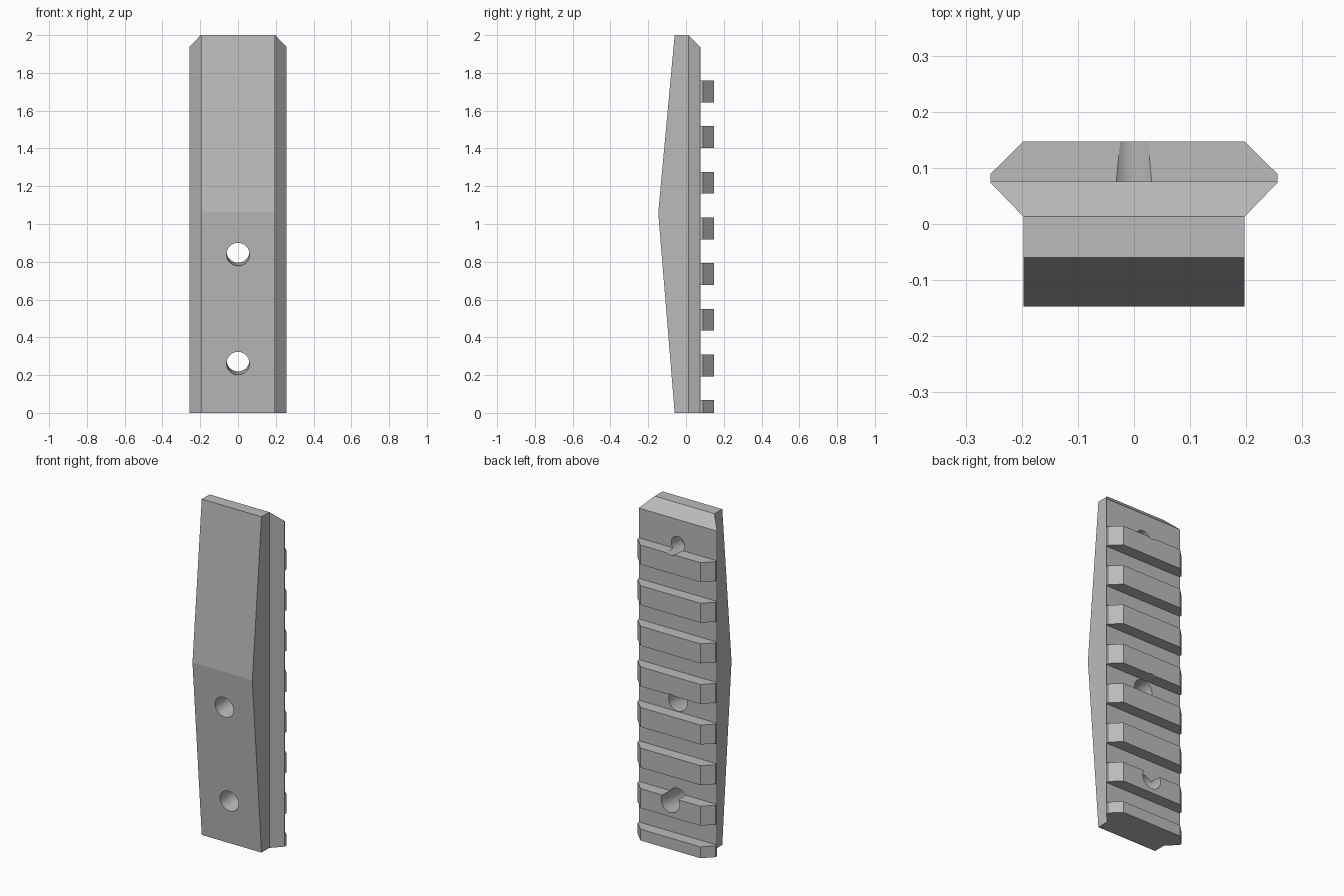
import bpy, bmesh, math
from mathutils import Matrix, Vector

cube = bpy.data.objects.get("Cube")
if cube:
    bpy.data.objects.remove(cube, do_unlink=True)

grey = bpy.data.materials.new("plain grey")
grey.use_nodes = True
colour = (0.5, 0.5, 0.5, 1)
grey.diffuse_color = colour
grey.node_tree.nodes["Principled BSDF"].inputs["Base Color"].default_value = colour

HEIGHT, RIDGE = 2.0, 1.06          # total height, height of the front ridge
FRONT, END, FLOOR, BACK = -0.147, -0.06, 0.076, 0.147
PITCH, TOOTH, TOP_TOOTH = 0.2418, 0.116, 1.702


def make_object(name, bm):
    bmesh.ops.recalc_face_normals(bm, faces=bm.faces)
    mesh = bpy.data.meshes.new(name)
    bm.to_mesh(mesh)
    bm.free()
    mesh.materials.append(grey)
    obj = bpy.data.objects.new(name, mesh)
    bpy.context.collection.objects.link(obj)
    return obj


def slice_off(bm, point, normal):
    """Cut away everything on the normal's side and cap the cut."""
    geom = bm.verts[:] + bm.edges[:] + bm.faces[:]
    cut = bmesh.ops.bisect_plane(bm, geom=geom, plane_co=point, plane_no=normal, clear_outer=True)
    edges = [e for e in cut["geom_cut"] if isinstance(e, bmesh.types.BMEdge)]
    bmesh.ops.contextual_create(bm, geom=edges)


def subtract(target, cutter):
    mod = target.modifiers.new("cut", 'BOOLEAN')
    mod.operation, mod.solver, mod.object = 'DIFFERENCE', 'EXACT', cutter
    cutter.hide_render = True
    bpy.ops.object.modifier_apply(modifier=mod.name)
    bpy.data.objects.remove(cutter, do_unlink=True)


def slot_cutter(z0, z1):
    bm = bmesh.new()
    size = Matrix.Diagonal((1, 0.2, z1 - z0, 1))
    centre = Matrix.Translation((0, FLOOR + 0.1, (z0 + z1) / 2))
    bmesh.ops.create_cube(bm, size=1, matrix=centre @ size)
    return make_object("slot_cutter", bm)


def hole_cutter(start, end, radius):
    start, end = Vector(start), Vector(end)
    axis = end - start
    bm = bmesh.new()
    turn = axis.to_track_quat('Z', 'Y').to_matrix().to_4x4()
    bmesh.ops.create_cone(bm, cap_ends=True, segments=48, radius1=radius, radius2=radius,
                          depth=axis.length, matrix=Matrix.Translation((start + end) / 2) @ turn)
    return make_object("hole_cutter", bm)


# Rail body: dovetail section extruded upward
half = [(0.197, FRONT), (0.197, 0.013), (0.256, 0.074), (0.256, 0.089), (0.197, BACK)]
section = half + [(-x, y) for x, y in reversed(half)]
bm = bmesh.new()
base = bm.faces.new([bm.verts.new((x, y, 0)) for x, y in section])
top = bmesh.ops.extrude_face_region(bm, geom=[base])["geom"]
bmesh.ops.translate(bm, vec=(0, 0, HEIGHT), verts=[v for v in top if isinstance(v, bmesh.types.BMVert)])
bmesh.ops.recalc_face_normals(bm, faces=bm.faces)

# Front tapers from the ridge to both ends; the top is bevelled at the back
rise = END - FRONT
slice_off(bm, (0, FRONT, RIDGE), (0, -RIDGE, -rise))
slice_off(bm, (0, FRONT, RIDGE), (0, RIDGE - HEIGHT, rise))
slice_off(bm, (0, 0.013, HEIGHT), (0, 1, 1))
rail = make_object("slotted_rail", bm)
bpy.context.view_layer.objects.active = rail
rail.select_set(True)

# Slots between the teeth; the space above the top tooth stays open
subtract(rail, slot_cutter(TOP_TOOTH + TOOTH / 2, HEIGHT + 0.2))
for i in range(7):
    centre = TOP_TOOTH - i * PITCH
    subtract(rail, slot_cutter(centre - PITCH + TOOTH / 2, centre - TOOTH / 2))

# Holes square to the lower front face: two through, one blind from the back
slope = rise / RIDGE
for z in (0.269, 0.85):
    subtract(rail, hole_cutter((0, -0.3, z - 0.3 * slope), (0, 0.3, z + 0.3 * slope), 0.061))
subtract(rail, hole_cutter((0, -0.02, 1.783), (0, 0.3, 1.783 + 0.32 * slope), 0.044))

# Smooth hole walls while the shallow front ridge stays sharp
bpy.ops.object.shade_smooth_by_angle(angle=math.radians(9))
